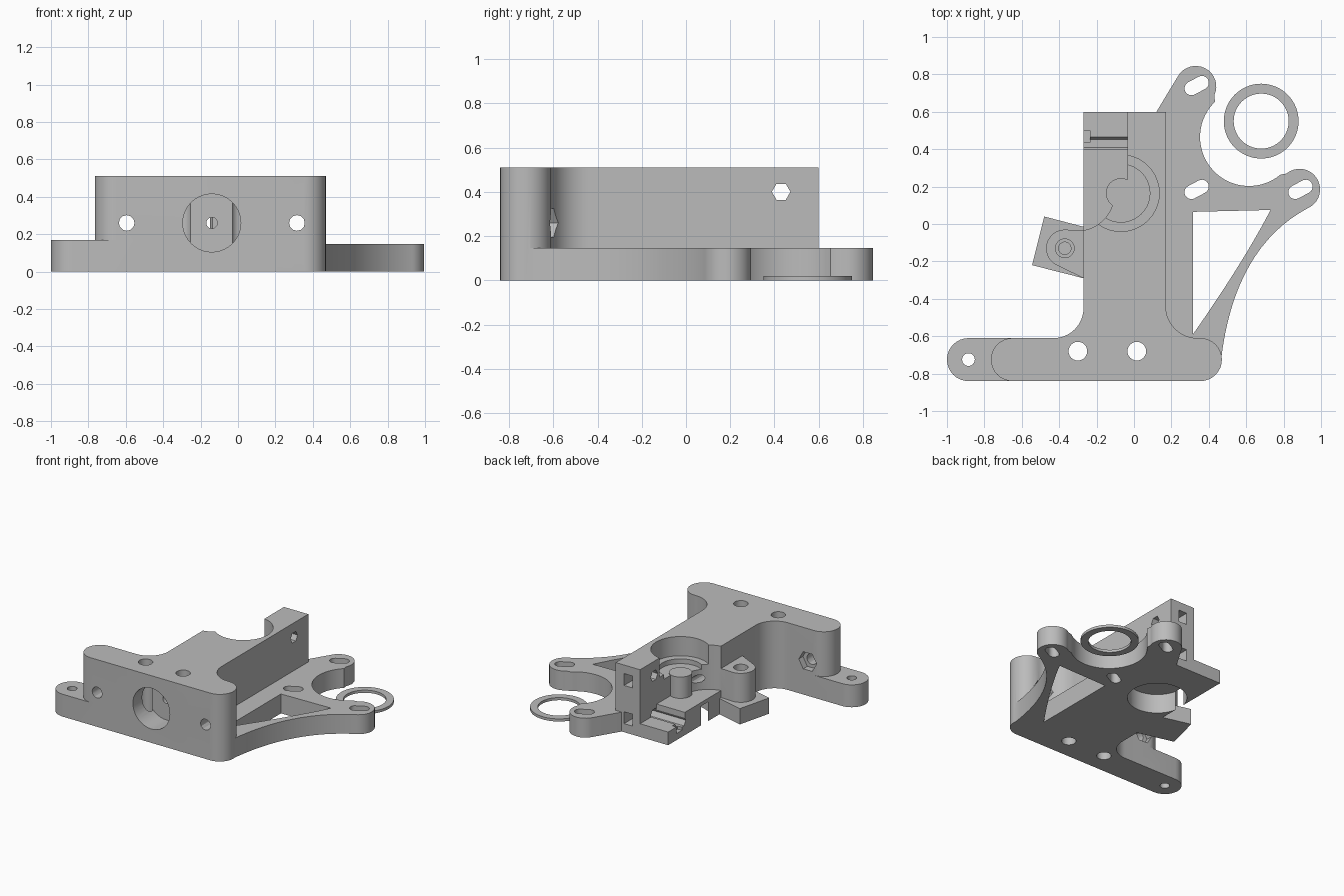
import bpy, bmesh
from math import sin, cos, radians
from mathutils import Matrix, Vector

if "Cube" in bpy.data.objects:
    bpy.data.objects.remove(bpy.data.objects["Cube"])

grey = bpy.data.materials.new("plain grey plastic")
grey.use_nodes = True
grey.diffuse_color = (0.5, 0.5, 0.5, 1)
grey.node_tree.nodes["Principled BSDF"].inputs["Base Color"].default_value = (0.5, 0.5, 0.5, 1)


def arc(x, y, r, a0, a1, n=16):
    step = (a1 - a0) / n
    return [(x + r * cos(radians(a0 + i * step)), y + r * sin(radians(a0 + i * step)))
            for i in range(n + 1)]


def curve(p0, p1, p2, n=16):
    a, b, c = Vector(p0), Vector(p1), Vector(p2)
    return [tuple(a * (1 - t) ** 2 + b * 2 * t * (1 - t) + c * t * t)
            for t in (i / n for i in range(n + 1))]


def prism(name, outline, z0, z1):
    bm = bmesh.new()
    face = bm.faces.new([bm.verts.new((x, y, z0)) for x, y in outline])
    top = bmesh.ops.extrude_face_region(bm, geom=[face])["geom"]
    bmesh.ops.translate(bm, vec=(0, 0, z1 - z0),
                        verts=[v for v in top if isinstance(v, bmesh.types.BMVert)])
    bmesh.ops.remove_doubles(bm, verts=bm.verts, dist=1e-5)
    bmesh.ops.recalc_face_normals(bm, faces=bm.faces)
    me = bpy.data.meshes.new(name)
    bm.to_mesh(me)
    bm.free()
    me.materials.append(grey)
    ob = bpy.data.objects.new(name, me)
    bpy.context.collection.objects.link(ob)
    return ob


def box(name, x0, x1, y0, y1, z0, z1):
    return prism(name, [(x0, y0), (x1, y0), (x1, y1), (x0, y1)], z0, z1)


def disc(name, x, y, r, z0, z1, n=40):
    return prism(name, arc(x, y, r, 0, 360, n)[:-1], z0, z1)


def rod(name, axis, u, z, r, s0, s1, n=24):
    # Rod lying along x or y, centred on the other horizontal coordinate and z
    ob = disc(name, 0, 0, r, s0, s1, n)
    if axis == "y":
        m = Matrix(((1, 0, 0, u), (0, 0, 1, 0), (0, -1, 0, z), (0, 0, 0, 1)))
    else:
        m = Matrix(((0, 0, 1, 0), (1, 0, 0, u), (0, 1, 0, z), (0, 0, 0, 1)))
    ob.data.transform(m)
    return ob


def combine(target, other, operation):
    mod = target.modifiers.new("join", "BOOLEAN")
    mod.operation, mod.solver, mod.object = operation, "EXACT", other
    bpy.context.view_layer.objects.active = target
    bpy.ops.object.modifier_apply(modifier=mod.name)
    bpy.data.objects.remove(other)


def cut(target, *others):
    for o in others:
        combine(target, o, "DIFFERENCE")


def add(target, *others):
    for o in others:
        combine(target, o, "UNION")


# Tall block with rounded front bar
outline = (arc(0.355, -0.725, 0.115, -90, 90)
           + arc(0.34, -0.44, 0.17, 270, 180)
           + [(0.17, 0.6), (-0.27, 0.6)]
           + arc(-0.43, -0.45, 0.16, 0, -90)
           + arc(-0.65, -0.725, 0.115, 90, 270))
body = prism("extruder_body", outline, 0, 0.51)

# Open idler side and curved relief
cut(body,
    box("idler_space", -0.5, -0.034, 0.165, 0.8, 0.173, 0.7),
    box("back_step", -0.5, -0.034, 0.4, 0.8, 0.1, 0.7),
    disc("side_relief", -0.307, 0.165, 0.203, 0.173, 0.7))

# Low mounting ear
ear = (arc(-0.885, -0.725, 0.115, 90, 270)
       + [(-0.55, -0.84), (-0.55, -0.61)])
add(body, prism("mounting_ear", ear, 0, 0.17))

# Motor plate with lobes, curved brace and triangular window
plate = ([(0, 0.6), (0.12, 0.6)]
         + arc(0.33, 0.735, 0.11, 150, -25)
         + arc(0.615, 0.465, 0.262, 134, 310, 28)
         + arc(0.885, 0.185, 0.11, 130, -60)
         + curve((0.93, 0.085), (0.535, -0.125), (0.465, -0.73))
         + [(0.3, -0.75), (0, -0.6)])
motor_plate = prism("motor_plate", plate, 0, 0.147)
window = curve((0.73, 0.075), (0.588, -0.2), (0.315, -0.59)) + [(0.315, 0.065)]
cut(motor_plate, prism("window", window, -0.1, 0.4))
add(body, motor_plate)

# Slanted screw slots
for x, y in ((0.335, 0.74), (0.335, 0.185), (0.89, 0.185)):
    dx, dy = 0.028, 0.015
    slot = (arc(x + dx, y + dy, 0.037, -62, 118, 10)
            + arc(x - dx, y - dy, 0.037, 118, 298, 10))
    cut(body, prism("slot", slot, -0.1, 0.4))

# Bearing seats above and below
cut(body,
    disc("lower_bearing", -0.07, 0.165, 0.205, -0.1, 0.146),
    disc("upper_bearing", -0.07, 0.165, 0.205, 0.364, 0.7),
    disc("bearing_shoulder", -0.07, 0.165, 0.155, 0.328, 0.7))
add(body, disc("shaft_column", -0.07, 0.165, 0.08, 0.16, 0.335))

# Hinge foot and barrel
foot = [(-0.48, 0.04), (-0.545, -0.22), (-0.25, -0.295), (-0.25, -0.02)]
add(body, prism("hinge_foot", foot, 0, 0.12))
barrel = (arc(-0.37, -0.13, 0.1, 90, 240)
          + [(-0.25, -0.30), (-0.25, -0.035)])
add(body, prism("hinge_barrel", barrel, 0.1, 0.34))
cut(body, disc("hinge_hole", -0.37, -0.13, 0.05, 0.2, 0.6),
    disc("hinge_pin_hole", -0.37, -0.13, 0.033, 0.06, 0.6))

# Vertical screw holes
for x, y, r in ((-0.3, -0.68, 0.05), (0.015, -0.68, 0.05), (-0.885, -0.725, 0.034)):
    cut(body, disc("screw_hole", x, y, r, -0.1, 0.7, 24))

# Front mounting holes with nut traps, nozzle socket and filament path
for x in (-0.595, 0.315):
    cut(body, rod("mount_hole", "y", x, 0.26, 0.042, -1, -0.4, 12),
        rod("nut_trap", "y", x, 0.26, 0.075, -0.66, -0.5, 6))
cut(body, rod("nozzle_socket", "y", -0.14, 0.26, 0.155, -1, -0.66, 40),
    rod("filament_path", "y", -0.14, 0.26, 0.03, -1, 0.12, 12))

# Idler bolt holes with nut slots
for z in (0.4, 0.11):
    cut(body, rod("idler_hole", "x", 0.43, z, 0.042, -0.5, 0.25, 6),
        box("nut_slot", 0.03, 0.1, 0.39, 0.8, z - 0.045, z + 0.045))
cut(body, box("side_notch", -0.4, -0.235, 0.435, 0.5, 0.05, 0.3))

# Loose washer
washer = disc("washer", 0.68, 0.55, 0.2, 0, 0.02, 64)
cut(washer, disc("washer_hole", 0.68, 0.55, 0.147, -0.1, 0.1, 64))

# Smooth curved walls, keep sharp edges
for ob in (body, washer):
    bpy.ops.object.select_all(action="DESELECT")
    ob.select_set(True)
    bpy.context.view_layer.objects.active = ob
    bpy.ops.object.shade_smooth_by_angle(angle=radians(30))
